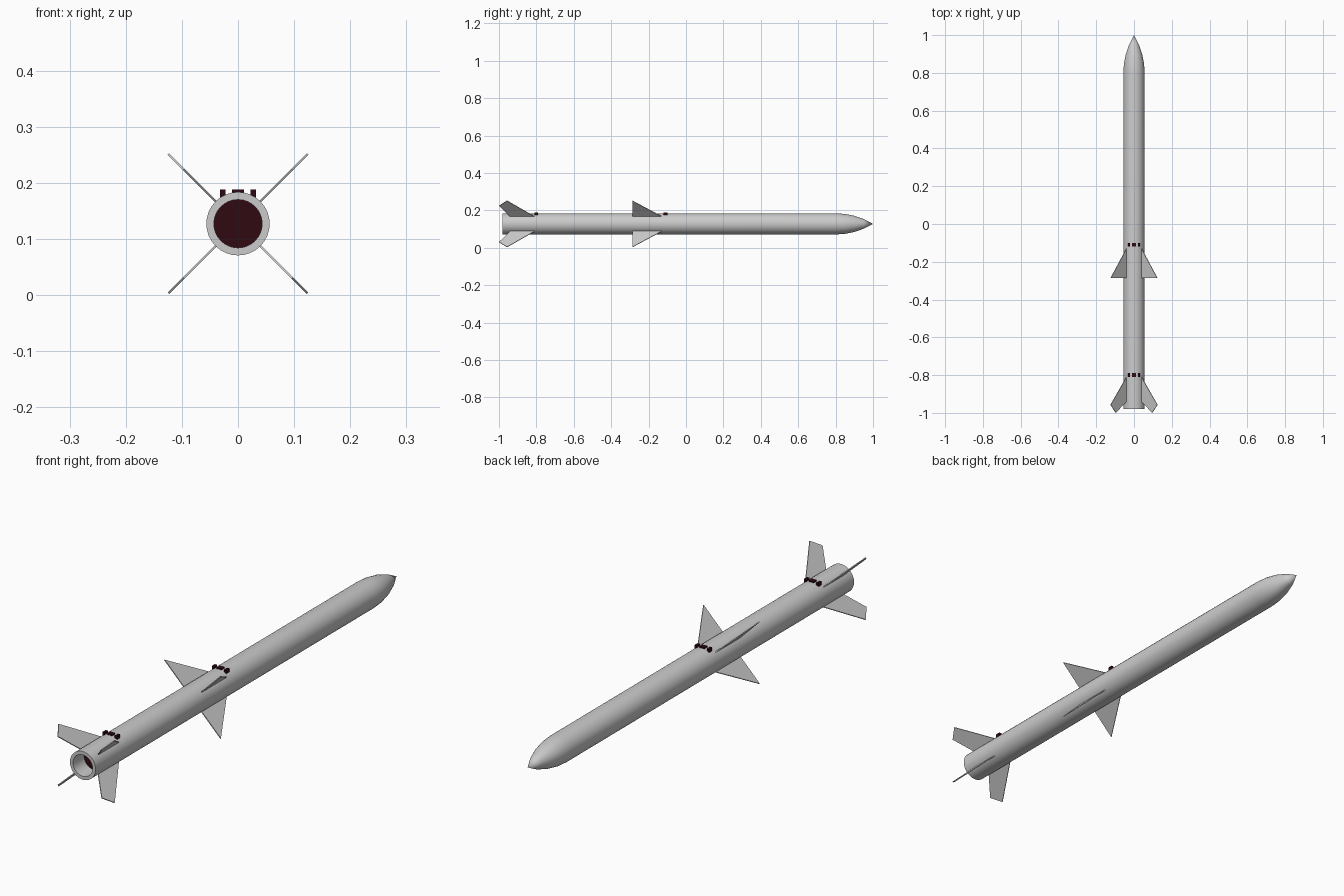
import bpy, bmesh, math
from mathutils import Vector

if "Cube" in bpy.data.objects:
    bpy.data.objects.remove(bpy.data.objects["Cube"])

R, CZ = 0.0565, 0.1275           # body radius and axis height
dark = bpy.data.materials.new("dark_red")
dark.diffuse_color = (0.03, 0.003, 0.006, 1)
dark.use_nodes = True
dark.node_tree.nodes["Principled BSDF"].inputs["Base Color"].default_value = dark.diffuse_color


def make(name, bm, mat=None, smooth=False):
    bmesh.ops.recalc_face_normals(bm, faces=bm.faces)
    me = bpy.data.meshes.new(name)
    bm.to_mesh(me)
    bm.free()
    ob = bpy.data.objects.new(name, me)
    bpy.context.collection.objects.link(ob)
    if mat:
        me.materials.append(mat)
    if smooth:
        bpy.ops.object.select_all(action='DESELECT')
        ob.select_set(True)
        bpy.context.view_layer.objects.active = ob
        bpy.ops.object.shade_smooth_by_angle(angle=math.radians(35))
    return ob


def lathe(name, profile, mat=None, n=32):
    """Spin (radius, y) points around the body axis."""
    bm = bmesh.new()
    vs = [bm.verts.new((r, y, CZ)) for r, y in profile]
    es = [bm.edges.new(p) for p in zip(vs, vs[1:])]
    bmesh.ops.spin(bm, geom=vs + es, cent=(0, 0, CZ), axis=(0, 1, 0),
                   angle=2 * math.tau / 2, steps=n)
    bmesh.ops.remove_doubles(bm, verts=bm.verts, dist=1e-5)
    return make(name, bm, mat, True)


def fin(name, outline, angle, t=0.0036):
    """Flat plate from (radial, y) outline, turned about the axis."""
    bm = bmesh.new()
    d = Vector((math.cos(angle), 0, math.sin(angle)))
    n = Vector((-math.sin(angle), 0, math.cos(angle)))
    face = bm.faces.new([bm.verts.new(d * r + Vector((0, y, CZ)) - n * t / 2)
                         for r, y in outline])
    ext = bmesh.ops.extrude_face_region(bm, geom=[face])
    bmesh.ops.translate(bm, vec=n * t, verts=[
        v for v in ext["geom"] if isinstance(v, bmesh.types.BMVert)])
    return make(name, bm)


def box(name, center, size):
    bm = bmesh.new()
    bmesh.ops.create_cube(bm, size=1)
    for v in bm.verts:
        v.co = Vector(center) + v.co * Vector(size)
    return make(name, bm, dark)


# Body: open nozzle wall, rim, tube and ogive nose
L = 0.2
rho = (R * R + L * L) / (2 * R)
nose = [(max(0, math.sqrt(rho**2 - x**2) + R - rho), 0.8 + x)
        for x in (0, 0.05, 0.1, 0.15, 0.2)]
lathe("body", [(0.043, -0.91), (0.043, -0.98), (R, -0.98)] + nose)

# Dark plate inside the nozzle
lathe("nozzle_plate", [(0, -0.91), (0.043, -0.91)], dark)

# Four wings and four tail fins in an X layout
wing = [(0.05, -0.115), (0.0565, -0.13), (0.1755, -0.287), (0.05, -0.287)]
tail = [(0.05, -0.795), (0.0565, -0.81), (0.1755, -0.957),
        (0.137, -0.999), (0.0565, -0.94), (0.05, -0.935)]
for i in range(4):
    a = math.radians(45 + 90 * i)
    fin(f"wing_{i + 1}", wing, a)
    fin(f"tail_fin_{i + 1}", tail, a)

# Two rows of mounting lugs on top
for row, y in (("front", -0.11), ("rear", -0.8)):
    box(f"{row}_lug_centre", (0, y, 0.1835), (0.021, 0.02, 0.01))
    for side, s in (("left", -1), ("right", 1)):
        box(f"{row}_lug_{side}", (s * 0.027, y, 0.1805), (0.01, 0.02, 0.016))
